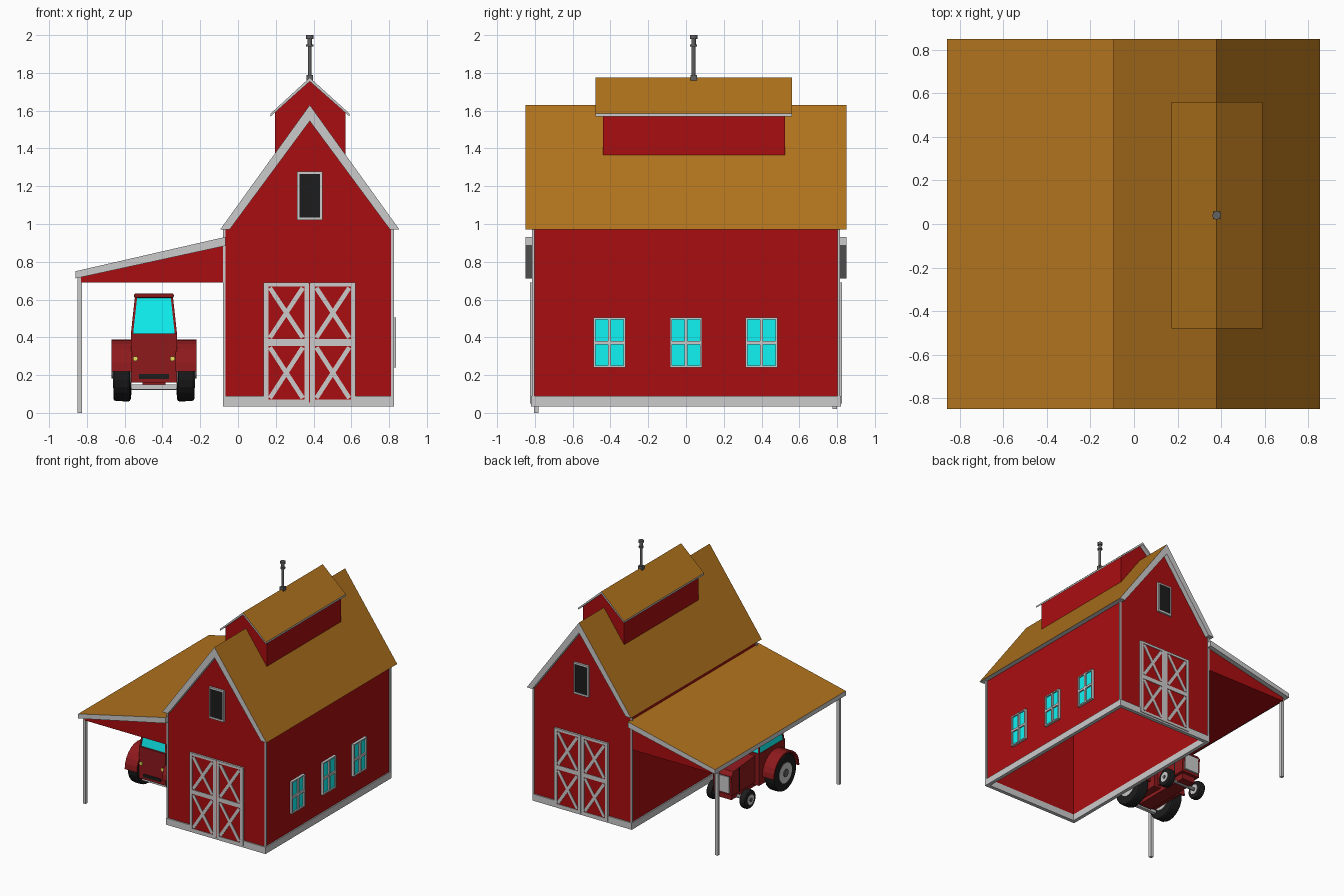
import bpy, bmesh, math
from mathutils import Matrix, Vector

if "Cube" in bpy.data.objects:
    bpy.data.objects.remove(bpy.data.objects["Cube"])


def material(name, *rgb):
    m = bpy.data.materials.new(name)
    m.diffuse_color = (*rgb, 1)
    m.use_nodes = True
    m.node_tree.nodes["Principled BSDF"].inputs["Base Color"].default_value = m.diffuse_color
    return m


RED = material("barn_red", .40, .004, .005)
TAN = material("roof_tan", .43, .17, .012)
TRIM = material("trim_grey", .55, .55, .55)
GLASS = material("cyan_glass", .005, .9, .9)
DARK = material("dark", .012, .012, .012)
MAROON = material("tractor_red", .27, .01, .012)
METAL = material("metal_grey", .12, .12, .12)
YELLOW = material("lamp_yellow", .8, .75, .1)


def finish(name, bm, *mats):
    bmesh.ops.recalc_face_normals(bm, faces=bm.faces)
    me = bpy.data.meshes.new(name)
    bm.to_mesh(me)
    bm.free()
    ob = bpy.data.objects.new(name, me)
    bpy.context.collection.objects.link(ob)
    for m in mats:
        me.materials.append(m)
    return ob


def loft(name, pts_a, pts_b, mat):
    """Closed solid between two matching outlines."""
    bm = bmesh.new()
    a = [bm.verts.new(p) for p in pts_a]
    b = [bm.verts.new(p) for p in pts_b]
    bm.faces.new(a)
    bm.faces.new(b)
    for i in range(len(a)):
        j = (i + 1) % len(a)
        bm.faces.new((a[i], a[j], b[j], b[i]))
    return finish(name, bm, mat)


def prism(name, pts, lo, hi, mat, axis="y"):
    """Extrude an xz outline along y, or a yz outline along x."""
    place = (lambda p, d: (p[0], d, p[1])) if axis == "y" else (lambda p, d: (d, p[0], p[1]))
    return loft(name, [place(p, lo) for p in pts], [place(p, hi) for p in pts], mat)


def box(name, x0, x1, y0, y1, z0, z1, mat):
    return prism(name, [(x0, z0), (x1, z0), (x1, z1), (x0, z1)], y0, y1, mat)


def cyl(name, c, r, depth, mat, axis="z", n=20):
    bm = bmesh.new()
    bmesh.ops.create_cone(bm, cap_ends=True, segments=n, radius1=r, radius2=r, depth=depth)
    rot = {"x": Matrix.Rotation(math.pi / 2, 4, "Y"),
           "y": Matrix.Rotation(math.pi / 2, 4, "X"), "z": Matrix.Identity(4)}[axis]
    bm.transform(Matrix.Translation(c) @ rot)
    return finish(name, bm, mat)


def brace(name, p, q, w, y0, y1):
    p, q = Vector(p), Vector(q)
    d = (q - p).normalized() * w / 2
    n = Vector((-d.y, d.x))
    return prism(name, [p + n, p - n, q - n, q + n], y0, y1, TRIM)


def roof(name, pts, y0, y1):
    """Grey slab with tan upward faces."""
    ob = prism(name, pts, y0, y1, TRIM)
    ob.data.materials.append(TAN)
    for f in ob.data.polygons:
        if f.normal.z > .3:
            f.material_index = 1
    return ob


# Barn walls: hollow, open underneath
CX = .38
walls = prism("barn_walls", [(-.07, .04), (.815, .04), (.815, .99), (CX, 1.57), (-.07, .99)], -.81, .81, RED)
bm = bmesh.new()
bm.from_mesh(walls.data)
bmesh.ops.delete(bm, geom=[f for f in bm.faces if f.normal.z < -.9], context="FACES")
bm.to_mesh(walls.data)
bm.free()
mod = walls.modifiers.new("thickness", "SOLIDIFY")
mod.thickness = .02

# Main roof
roof("main_roof", [(-.095, .97), (CX, 1.63), (.855, .97), (.805, .97), (CX, 1.545), (-.045, .97)], -.85, .85)

# Raised ridge section with its own roof
prism("cupola_walls", [(.195, 1.3), (.57, 1.3), (.57, 1.59), (CX, 1.755), (.195, 1.59)], -.44, .525, RED)
roof("cupola_roof", [(.173, 1.585), (CX, 1.775), (.59, 1.585), (.59, 1.57), (CX, 1.755), (.173, 1.57)], -.48, .56)

# Finial mast
box("mast_base", CX - .017, CX + .017, .023, .057, 1.75, 1.79, METAL)
cyl("mast", (CX, .04, 1.88), .010, .22, METAL, n=12)
for z, r, h in ((1.945, .019, .012), (1.965, .012, .03), (1.99, .02, .02)):
    cyl("mast_cap", (CX, .04, z), r, h, METAL, n=12)

# Lean-to
roof("lean_to_roof", [(-.86, .75), (-.065, .932), (-.065, .885), (-.86, .712)], -.85, .85)
prism("lean_to_infill", [(-.83, .69), (-.07, .69), (-.07, .89), (-.83, .725)], -.81, .81, RED)
box("front_post", -.85, -.825, -.805, -.78, 0, .725, TRIM)
box("back_post", -.85, -.825, .775, .80, .02, .725, TRIM)

# Base boards and corner boards
for x0, x1 in ((-.08, -.05), (.795, .825)):
    box("side_base_board", x0, x1, -.82, .82, .035, .09, TRIM)
for s in (-1, 1):
    y0, y1 = sorted((s * .79, s * .82))
    box("end_base_board", -.05, .795, y0, y1, .035, .09, TRIM)
    y0, y1 = sorted((s * .802, s * .816))
    for x in (-.08, .811):
        box("corner_board", x, x + .014, y0, y1, .09, .97, TRIM)

    # Double doors with crossed braces
    y0, y1 = sorted((s * .80, s * .826))
    yp0, yp1 = sorted((s * .80, s * .822))
    box("door_panel", .14, .615, yp0, yp1, .055, .685, RED)
    for x0 in (.135, .381):
        x1 = x0 + .242
        for xa in (x0, x1 - .026):
            box("door_stile", xa, xa + .026, y0, y1, .05, .69, TRIM)
        for za, zb in ((.05, .07), (.355, .39), (.67, .69)):
            box("door_rail", x0 + .026, x1 - .026, y0, y1, za, zb, TRIM)
        for za, zb in ((.07, .355), (.39, .67)):
            a, b = x0 + .034, x1 - .034
            brace("door_brace", (a, za + .008), (b, zb - .008), .024, y0, y1)
            brace("door_brace", (a, zb - .008), (b, za + .008), .024, y0, y1)

    # Loft opening
    box("loft_glass", .32, .44, yp0, yp1, 1.03, 1.27, DARK)
    for x0, x1, za, zb in ((.313, .325, 1.02, 1.278), (.435, .447, 1.02, 1.278),
                           (.325, .435, 1.02, 1.035), (.325, .435, 1.265, 1.278)):
        box("loft_frame", x0, x1, y0, y1, za, zb, TRIM)

# Side windows
for c in (-.405, 0, .4):
    box("window_glass", .80, .825, c - .078, c + .078, .245, .50, GLASS)
    for dy, w in ((-.08, .005), (0, .008), (.08, .005)):
        box("window_upright", .80, .837, c + dy - w, c + dy + w, .24, .505, TRIM)
    for z, h in ((.245, .005), (.372, .009), (.50, .005)):
        box("window_rail", .80, .836, c - .08, c + .08, z - h, z + h, TRIM)

# Tractor, facing the back
T = -.445


def wheel(name, x, y, z, r, w):
    tyre = cyl(name, (x, y, z), r, w, DARK, "x", 24)
    m = tyre.modifiers.new("bevel", "BEVEL")
    m.width, m.segments, m.limit_method = .014, 2, "ANGLE"
    cyl(name + "_rim", (x, y, z), r * .55, w + .006, TRIM, "x", 20)
    cyl(name + "_hub", (x, y, z), r * .2, w + .018, METAL, "x", 12)


def arc(r, n=12):
    return [(-.35 + r * math.cos(math.pi * i / n), .22 + r * math.sin(math.pi * i / n)) for i in range(n + 1)]


for s in (-1, 1):
    wheel("rear_wheel", T + s * .17, -.35, .213, .15, .09)
    wheel("front_wheel", T + s * .15, .05, .135, .075, .055)
    x0, x1 = sorted((T + s * .115, T + s * .225))
    prism("fender", arc(.168) + arc(.154)[::-1], x0, x1, MAROON, "x")
    cyl("rear_lamp", (T + s * .098, -.482, .287), .013, .012, YELLOW, "y", 12)
    # Cab corner pillars and side glass come from the tapered cab below

box("tractor_rear_body", T - .122, T + .122, -.48, -.14, .16, .42, MAROON)
box("rear_slot", T - .08, T + .08, -.486, -.47, .18, .205, DARK)
box("chassis", T - .06, T + .06, -.40, .13, .13, .22, MAROON)
prism("hood", [(-.14, .18), (.155, .18), (.165, .34), (.14, .375), (-.14, .40)], T - .085, T + .085, MAROON, "x")
box("grille", T - .065, T + .065, .14, .172, .20, .335, TRIM)
box("hood_band", T - .088, T + .088, .06, .068, .19, .38, DARK)
cyl("front_axle", (T, .05, .135), .014, .30, TRIM, "x", 10)
cyl("rear_axle", (T, -.35, .213), .03, .30, METAL, "x", 12)
box("tow_bar", T - .12, T + .12, -.44, -.41, .125, .15, TRIM)


def rect(hx, y0, y1, z):
    return [(T - hx, y0, z), (T + hx, y0, z), (T + hx, y1, z), (T - hx, y1, z)]


low, high = rect(.116, -.465, -.15, .42), rect(.095, -.44, -.18, .612)
loft("cab_glass", low, high, GLASS)
for p, q in zip(low, high):
    h = .006
    ring = lambda c: [(c[0] + i * h, c[1] + j * h, c[2]) for i, j in ((-1, -1), (1, -1), (1, 1), (-1, 1))]
    loft("cab_pillar", ring(p), ring(q), MAROON)
cab_roof = box("cab_roof", T - .105, T + .105, -.46, -.16, .608, .632, MAROON)
m = cab_roof.modifiers.new("bevel", "BEVEL")
m.width, m.segments = .008, 2
